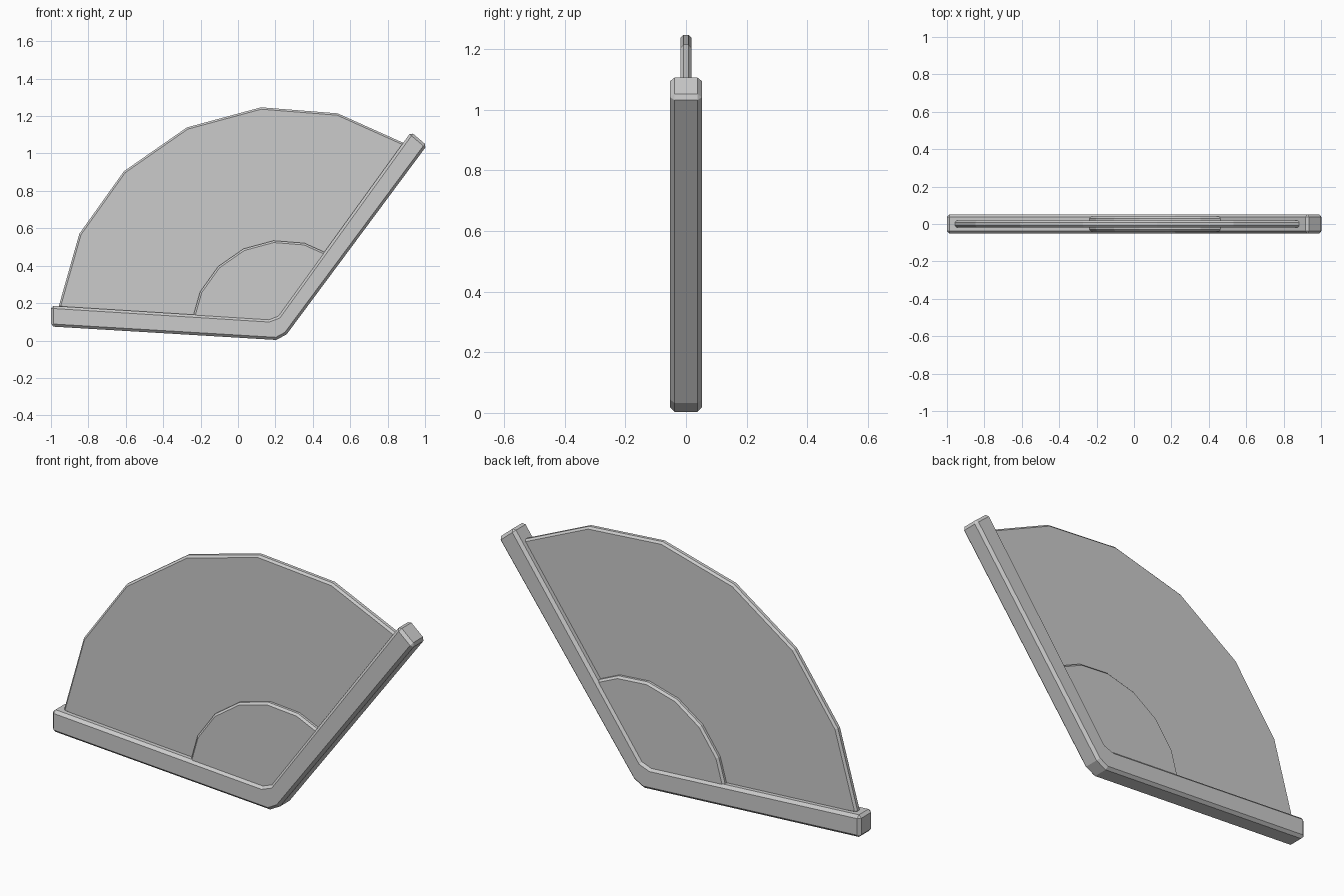
import bpy, bmesh
from math import radians, sin, cos

if "Cube" in bpy.data.objects:
    bpy.data.objects.remove(bpy.data.objects["Cube"])


def slab(name, profile, half_depth, bevel):
    """Extrude an XZ outline symmetrically in y and chamfer its sharp edges."""
    bm = bmesh.new()
    face = bm.faces.new([bm.verts.new((x, -half_depth, z)) for x, z in profile])
    ext = bmesh.ops.extrude_face_region(bm, geom=[face])
    verts = [v for v in ext["geom"] if isinstance(v, bmesh.types.BMVert)]
    bmesh.ops.translate(bm, verts=verts, vec=(0, 2 * half_depth, 0))
    bmesh.ops.recalc_face_normals(bm, faces=bm.faces[:])
    mesh = bpy.data.meshes.new(name)
    bm.to_mesh(mesh)
    bm.free()
    obj = bpy.data.objects.new(name, mesh)
    bpy.context.collection.objects.link(obj)
    mod = obj.modifiers.new("chamfer", 'BEVEL')
    mod.width = bevel
    mod.segments = 1
    mod.limit_method = 'ANGLE'
    mod.angle_limit = radians(45)
    return obj


def sector(radius, center=(0.235, 0.05), start=56.0, end=174.0, steps=6):
    """Faceted pie outline whose straight sides hide inside the bent bar."""
    arc = [radians(start + (end - start) * i / steps) for i in range(steps + 1)]
    return [center] + [(center[0] + radius * cos(a), center[1] + radius * sin(a)) for a in arc]


# Bent square bar forming the two arms
bar = [(-1.0, 0.075), (0.205, 0.003), (0.26, 0.033), (1.01, 1.043),
       (0.925, 1.115), (0.215, 0.132), (0.165, 0.113), (-1.0, 0.186)]
slab("angle_bar", bar, 0.052, 0.014)

# Thin large fan panel and thicker small fan at the bend
slab("large_fan_panel", sector(1.202), 0.018, 0.01)
slab("small_fan_panel", sector(0.486), 0.04, 0.01)
